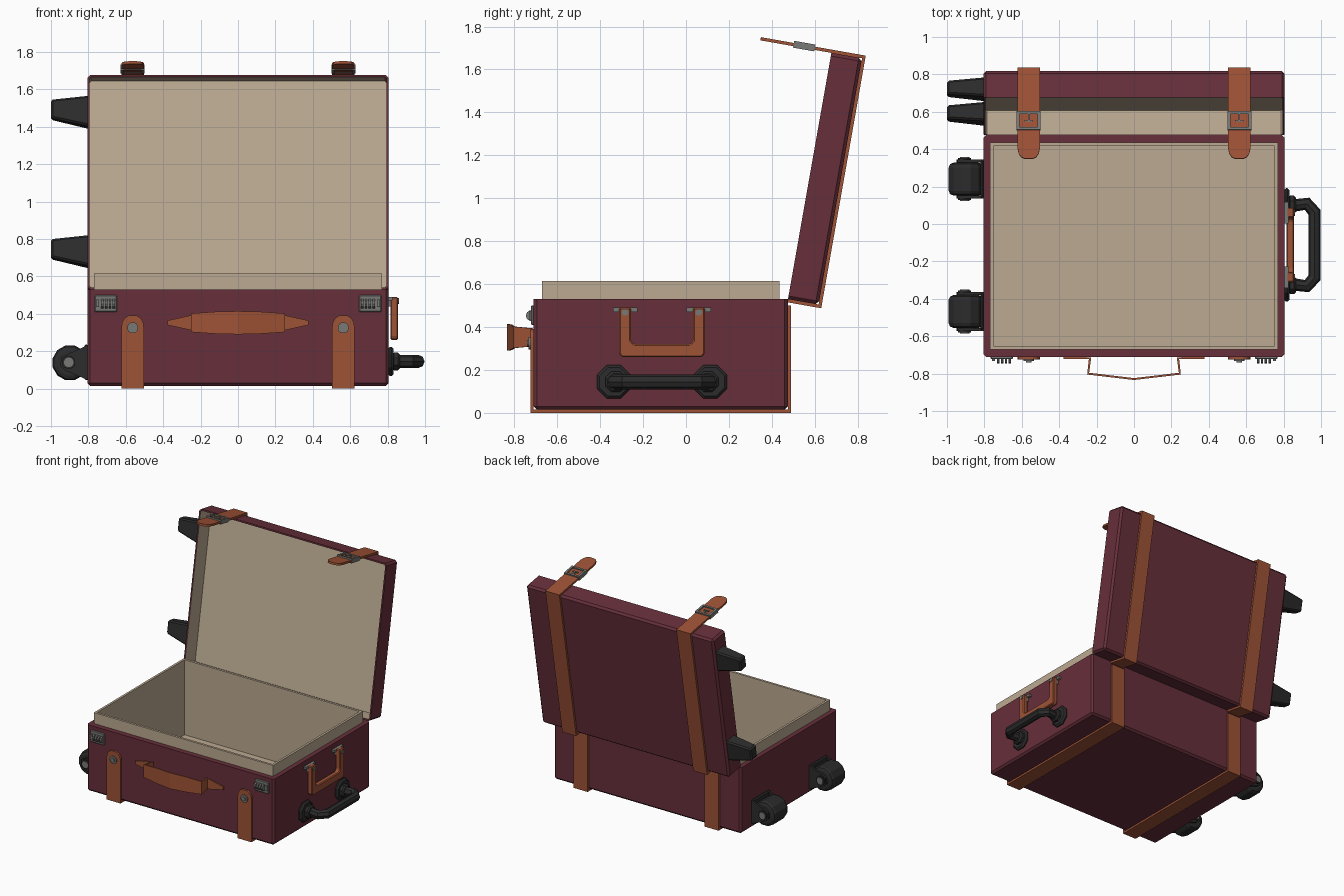
import bpy, bmesh, math
from mathutils import Matrix, Vector

if "Cube" in bpy.data.objects:
    bpy.data.objects.remove(bpy.data.objects["Cube"])


def mat(name, r, g, b):
    m = bpy.data.materials.new(name)
    m.diffuse_color = (r, g, b, 1)
    m.use_nodes = True
    m.node_tree.nodes["Principled BSDF"].inputs["Base Color"].default_value = m.diffuse_color
    return m


MAROON = mat("maroon_shell", 0.135, 0.029, 0.043)
BEIGE = mat("beige_lining", 0.50, 0.40, 0.285)
BROWN = mat("brown_leather", 0.34, 0.085, 0.036)
BLACK = mat("black_rubber", 0.025, 0.025, 0.026)
GREY = mat("grey_metal", 0.19, 0.19, 0.18)

# Lid frame: y = outward, z = up along the lid, tilted 10 degrees at the hinge
LID = Matrix.Translation((0, 0.475, 0.53)) @ Matrix.Rotation(math.radians(-10), 4, 'X')
WORLD = Matrix.Identity(4)


def finish(name, bm, mats, frame=WORLD, smooth=False):
    bmesh.ops.recalc_face_normals(bm, faces=bm.faces)
    me = bpy.data.meshes.new(name)
    bm.to_mesh(me)
    bm.free()
    for m in mats:
        me.materials.append(m)
    if smooth:
        me.shade_smooth()
    ob = bpy.data.objects.new(name, me)
    ob.matrix_world = frame
    bpy.context.collection.objects.link(ob)
    return ob


def bevel_mod(ob, width, segments=1):
    b = ob.modifiers.new("bevel", 'BEVEL')
    b.width, b.segments, b.limit_method = width, segments, 'ANGLE'
    return ob


def cube_bm(lo, hi):
    bm = bmesh.new()
    bmesh.ops.create_cube(bm, size=1)
    for v in bm.verts:
        v.co = Vector([lo[i] if v.co[i] < 0 else hi[i] for i in range(3)])
    return bm


def box(name, lo, hi, m, frame=WORLD, bevel=0):
    ob = finish(name, cube_bm(lo, hi), [m], frame)
    return bevel_mod(ob, bevel) if bevel else ob


def tray(name, lo, hi, opening, wall, depth, bevel, mats, frame=WORLD):
    """Box hollowed from the side facing 'opening'; the inside gets the last material."""
    bm = cube_bm(lo, hi)
    d = Vector(opening)
    bm.normal_update()
    top = max(bm.faces, key=lambda f: f.normal.dot(d))
    if bevel:
        bmesh.ops.bevel(bm, geom=[e for e in bm.edges if e not in top.edges[:]],
                        offset=bevel, segments=1, affect='EDGES')
    bm.normal_update()
    top = max(bm.faces, key=lambda f: f.normal.dot(d) + f.calc_area())
    top = max((f for f in bm.faces if f.normal.dot(d) > 0.99), key=lambda f: f.calc_area())
    bmesh.ops.inset_region(bm, faces=[top], thickness=wall)
    r = bmesh.ops.extrude_discrete_faces(bm, faces=[top])
    floor = r['faces'][0]
    bmesh.ops.translate(bm, vec=-d * depth, verts=floor.verts)
    for f in {g for v in floor.verts for g in v.link_faces}:
        f.material_index = len(mats) - 1
    return finish(name, bm, mats, frame)


def cyl(name, centre, axis, r, length, m, sides=16, bevel=0, segments=1):
    bm = bmesh.new()
    bmesh.ops.create_cone(bm, cap_ends=True, segments=sides, radius1=r, radius2=r, depth=length)
    bmesh.ops.rotate(bm, verts=bm.verts, matrix=Matrix.Rotation(math.pi / sides, 3, 'Z'))
    q = Vector(axis).to_track_quat('Z', 'Y').to_matrix()
    bmesh.ops.rotate(bm, verts=bm.verts, matrix=q)
    bmesh.ops.translate(bm, vec=centre, verts=bm.verts)
    if bevel:
        rim = [e for e in bm.edges if any(len(f.verts) > 4 for f in e.link_faces)]
        bmesh.ops.bevel(bm, geom=rim, offset=bevel, segments=segments, profile=0.5, affect='EDGES')
    return finish(name, bm, [m])


def prism(name, pts, place, a, b, m, bevel=0):
    """Extrude a 2D outline from a to b; place(p, q, t) gives the 3D point."""
    bm = bmesh.new()
    rings = [[bm.verts.new(place(p, q, t)) for p, q in pts] for t in (a, b)]
    bm.faces.new(rings[0])
    bm.faces.new(rings[1])
    n = len(pts)
    for i in range(n):
        j = (i + 1) % n
        bm.faces.new((rings[0][i], rings[0][j], rings[1][j], rings[1][i]))
    ob = finish(name, bm, [m])
    return bevel_mod(ob, bevel) if bevel else ob


def ribbon(name, pts, across, thick, m, frame=WORLD):
    """Leather strip along (centre, half width) points."""
    bm = bmesh.new()
    w = Vector(across)
    pairs = [(bm.verts.new(Vector(c) - w * h), bm.verts.new(Vector(c) + w * h)) for c, h in pts]
    for (a, b), (c, d) in zip(pairs, pairs[1:]):
        bm.faces.new((a, b, d, c))
    ob = finish(name, bm, [m], frame)
    s = ob.modifiers.new("thickness", 'SOLIDIFY')
    s.thickness, s.offset, s.use_even_offset = thick, 0, True
    return ob


# Base shell, raised lining and lid
tray("base_shell", (-0.805, -0.71, 0.015), (0.805, 0.475, 0.53), (0, 0, 1), 0.05, 0.5, 0.015, [MAROON])
tray("base_lining", (-0.77, -0.67, 0.022), (0.77, 0.435, 0.615), (0, 0, 1), 0.025, 0.583, 0, [BEIGE])
tray("lid", (-0.805, 0, 0), (0.805, 0.145, 1.165), (0, -1, 0), 0.012, 0.133, 0.015, [MAROON, BEIGE], LID)

for s, side in ((-1, "left"), (1, "right")):
    x = s * 0.563
    # Strap around the base, with a rounded front end and a stud
    base = [(-0.717, 0.39, 0.022), (-0.717, 0.378, 0.042), (-0.717, 0.355, 0.056), (-0.717, 0.325, 0.06),
            (-0.717, 0.0075, 0.06), (0.482, 0.0075, 0.06), (0.482, 0.5, 0.06)]
    ribbon("base_strap_" + side, [((x, y, z), h) for y, z, h in base], (1, 0, 0), 0.015, BROWN)
    cyl("strap_stud_" + side, (x, -0.727, 0.325), (0, 1, 0), 0.03, 0.012, GREY, 12)
    cyl("stud_centre_" + side, (x, -0.735, 0.325), (0, 1, 0), 0.016, 0.012, GREY, 12)
    # Strap around the lid, ending in a free flap
    lid = [(0.0, -0.0075, 0.06), (0.1525, -0.0075, 0.06), (0.1525, 1.1725, 0.06), (-0.275, 1.1725, 0.06),
           (-0.305, 1.1725, 0.054), (-0.325, 1.1725, 0.042), (-0.336, 1.1725, 0.02)]
    ribbon("lid_strap_" + side, [((x, v, u), h) for v, u, h in lid], (1, 0, 0), 0.015, BROWN, LID)
    # Buckle
    for k in (-1, 1):
        box("buckle_side_" + side, (x + k * 0.056 - 0.008, -0.18, 1.158), (x + k * 0.056 + 0.008, -0.08, 1.19), GREY, LID)
        c = -0.13 + k * 0.043
        box("buckle_bar_" + side, (x - 0.056, c - 0.007, 1.16), (x + 0.056, c + 0.007, 1.19), GREY, LID)
    box("buckle_prong_" + side, (x - 0.005, -0.13, 1.178), (x + 0.005, -0.085, 1.19), GREY, LID)
    box("buckle_pin_" + side, (x - 0.022, -0.135, 1.178), (x + 0.022, -0.126, 1.188), GREY, LID)
    # Combination lock with four dials and a push button
    x = s * 0.707
    box("lock_plate_" + side, (x - 0.06, -0.722, 0.41), (x + 0.06, -0.705, 0.5), GREY, bevel=0.004)
    for i in range(4):
        dx = x - s * 0.012 + (i - 1.5) * 0.021
        cyl("lock_dial_" + side, (dx, -0.72, 0.453), (1, 0, 0), 0.026, 0.013, GREY, 10)
    box("lock_button_" + side, (x + s * 0.044 - 0.009, -0.732, 0.435), (x + s * 0.044 + 0.009, -0.72, 0.475), GREY)

# Front handle
half = [(0.378, -0.717, 0.012), (0.235, -0.717, 0.042), (0.245, -0.8, 0.05), (0.12, -0.815, 0.059)]
path = [(-x, y, h) for x, y, h in half] + [(0, -0.829, 0.062)] + half[::-1]
ribbon("front_handle", [((x, y, 0.352), h) for x, y, h in path], (0, 0, 1), 0.01, BROWN)

# Leather side handle with metal clips
YC = -0.112
u_half = [(0.2, 0.49), (0.2, 0.275), (0.185, 0.26)]
u_in = [(0.13, 0.32), (0.145, 0.335), (0.145, 0.49)]
u_pts = u_half + [(-a, b) for a, b in u_half[::-1]] + [(-a, b) for a, b in u_in[::-1]] + u_in
prism("side_handle", [(YC + a, b) for a, b in u_pts], lambda p, q, t: (t, p, q), 0.815, 0.855, BROWN, 0.006)
for s in (-1, 1):
    y = YC + s * 0.172
    box("side_handle_clip", (0.8, y - 0.057, 0.47), (0.825, y + 0.057, 0.49), GREY)
    box("side_handle_loop", (0.8, y - 0.025, 0.44), (0.845, y + 0.025, 0.482), GREY)
    cyl("side_handle_rivet", (0.855, y, 0.468), (1, 0, 0), 0.016, 0.01, GREY, 10)

# Black rubber carry handle: octagonal bases and a bent tube
curve = bpy.data.curves.new("carry_handle", 'CURVE')
curve.dimensions = '3D'
curve.bevel_depth, curve.bevel_resolution, curve.use_fill_caps = 0.035, 2, True
pts = [(0.81, 0.205), (0.925, 0.22), (0.965, 0.175)]
pts = pts + [(a, -b) for a, b in pts[::-1]]
sp = curve.splines.new('POLY')
sp.points.add(len(pts) - 1)
for p, (a, b) in zip(sp.points, pts):
    p.co = (a, YC + b, 0.145, 1)
curve.materials.append(BLACK)
sp.use_smooth = False
bpy.context.collection.objects.link(bpy.data.objects.new("carry_handle", curve))
for s in (-1, 1):
    y = YC + s * 0.225
    cyl("carry_handle_base", (0.816, y, 0.145), (1, 0, 0), 0.085, 0.032, BLACK, 8, 0.012)
    cyl("carry_handle_collar", (0.845, y - s * 0.01, 0.145), (1, 0, 0), 0.052, 0.04, BLACK, 8, 0.01)

# Wheels with forks, caps and hubs
arm = [(-0.8, 0.235), (-0.83, 0.22), (-0.91, 0.185), (-0.945, 0.165), (-0.95, 0.12), (-0.92, 0.095), (-0.8, 0.045)]
for y, side in ((0.24, "back"), (-0.468, "front")):
    cyl("wheel_" + side, (-0.898, y, 0.138), (0, 1, 0), 0.096, 0.175, BLACK, 12, 0.025, 2)
    box("wheel_mount_" + side, (-0.822, y - 0.1, 0.045), (-0.8, y + 0.1, 0.235), BLACK, bevel=0.008)
    for s in (-1, 1):
        a, b = sorted((y + s * 0.088, y + s * 0.104))
        prism("wheel_fork_" + side, arm, lambda p, q, t: (p, t, q), a, b, BLACK)
        cyl("wheel_cap_" + side, (-0.905, y + s * 0.105, 0.14), (0, 1, 0), 0.036, 0.016, BLACK, 12)
        cyl("wheel_hub_" + side, (-0.905, y + s * 0.108, 0.14), (0, 1, 0), 0.026, 0.018, GREY, 12)

# Tapered feet on the lid's left side
for u, name in ((0.975, "upper"), (0.218, "lower")):
    bm = cube_bm((-1.0, -0.052, -0.083), (-0.795, 0.052, 0.083))
    for v in bm.verts:
        if v.co.x < -0.9:
            v.co.y *= 0.7
            v.co.z = v.co.z * 0.6 + 0.014
        v.co += Vector((0, 0.077, u))
    bevel_mod(finish("lid_foot_" + name, bm, [BLACK], LID), 0.01)
